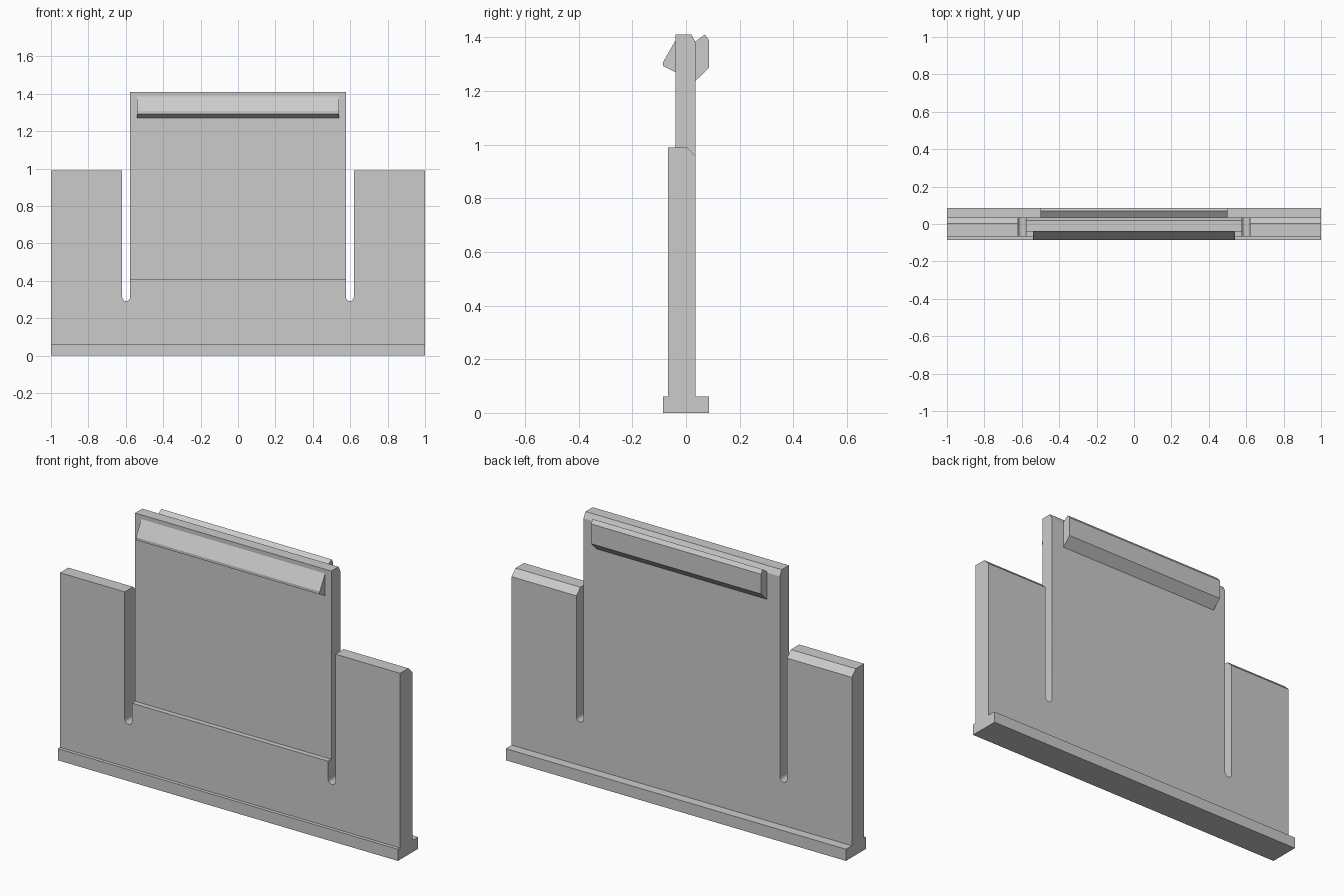
import bpy
import bmesh
from math import cos, sin, pi

if "Cube" in bpy.data.objects:
    bpy.data.objects.remove(bpy.data.objects["Cube"], do_unlink=True)

grey = bpy.data.materials.new("plain grey")
grey.use_nodes = True
COLOUR = (0.6, 0.6, 0.6, 1)
grey.diffuse_color = COLOUR
grey.node_tree.nodes["Principled BSDF"].inputs["Base Color"].default_value = COLOUR


def prism(name, points):
    """Closed solid between two matching lists of 3D points."""
    bm = bmesh.new()
    first, second = [[bm.verts.new(p) for p in ring] for ring in points]
    bm.faces.new(first)
    bm.faces.new(second)
    n = len(first)
    for i in range(n):
        j = (i + 1) % n
        bm.faces.new((first[i], first[j], second[j], second[i]))
    bmesh.ops.recalc_face_normals(bm, faces=bm.faces)
    mesh = bpy.data.meshes.new(name)
    bm.to_mesh(mesh)
    bm.free()
    mesh.materials.append(grey)
    obj = bpy.data.objects.new(name, mesh)
    bpy.context.collection.objects.link(obj)
    return obj


def along_x(name, profile, x0, x1):
    return prism(name, [[(x, y, z) for y, z in profile] for x in (x0, x1)])


def combine(target, tool, operation):
    """Apply a boolean and discard the tool."""
    mod = target.modifiers.new(operation, 'BOOLEAN')
    mod.operation = operation
    mod.solver = 'EXACT'
    mod.object = tool
    bpy.context.view_layer.objects.active = target
    bpy.ops.object.modifier_apply(modifier=mod.name)
    bpy.data.objects.remove(tool, do_unlink=True)


FOOT, FRONT, TONGUE, BACK = 0.085, -0.067, -0.04, 0.036
foot_left = [(BACK, 0.062), (FOOT, 0.062), (FOOT, 0), (-FOOT, 0),
             (-FOOT, 0.062), (FRONT, 0.062)]

# Central panel: foot, thick lower wall and thinner tall tongue
panel = along_x("panel", foot_left + [
    (FRONT, 0.41), (TONGUE, 0.41), (TONGUE, 1.41), (0.02, 1.41), (BACK, 1.38)],
    -0.6, 0.6)

# Shoulders on both sides, and the round-bottomed slots that free the tongue
for s in (-1, 1):
    shoulder = along_x("shoulder", foot_left + [
        (FRONT, 0.99), (0.003, 0.99), (BACK, 0.957)], s * 0.59, s)
    combine(panel, shoulder, 'UNION')
for s in (-1, 1):
    arc = [(s * 0.598 - 0.021 * cos(pi * i / 12), 0.313 - 0.021 * sin(pi * i / 12))
           for i in range(13)]
    outline = arc + [(arc[-1][0], 1.6), (arc[0][0], 1.6)]
    slot = prism("slot", [[(x, y, z) for x, z in outline] for y in (-0.2, 0.2)])
    combine(panel, slot, 'DIFFERENCE')

# Catch ridges near the top of the tongue
front_ridge = along_x("front_ridge", [
    (TONGUE, 1.387), (-FOOT, 1.308), (-FOOT, 1.293), (TONGUE, 1.27)], -0.54, 0.54)
back_ridge = along_x("back_ridge", [
    (BACK, 1.385), (0.07, 1.41), (FOOT, 1.39), (FOOT, 1.285), (BACK, 1.238)],
    -0.5, 0.5)
for ridge in (front_ridge, back_ridge):
    combine(panel, ridge, 'UNION')

# Crisp flat faces with smooth slot ends
bpy.ops.object.select_all(action='DESELECT')
panel.name = "clip_panel"
panel.select_set(True)
bpy.context.view_layer.objects.active = panel
bpy.ops.object.shade_smooth_by_angle(angle=0.4)
